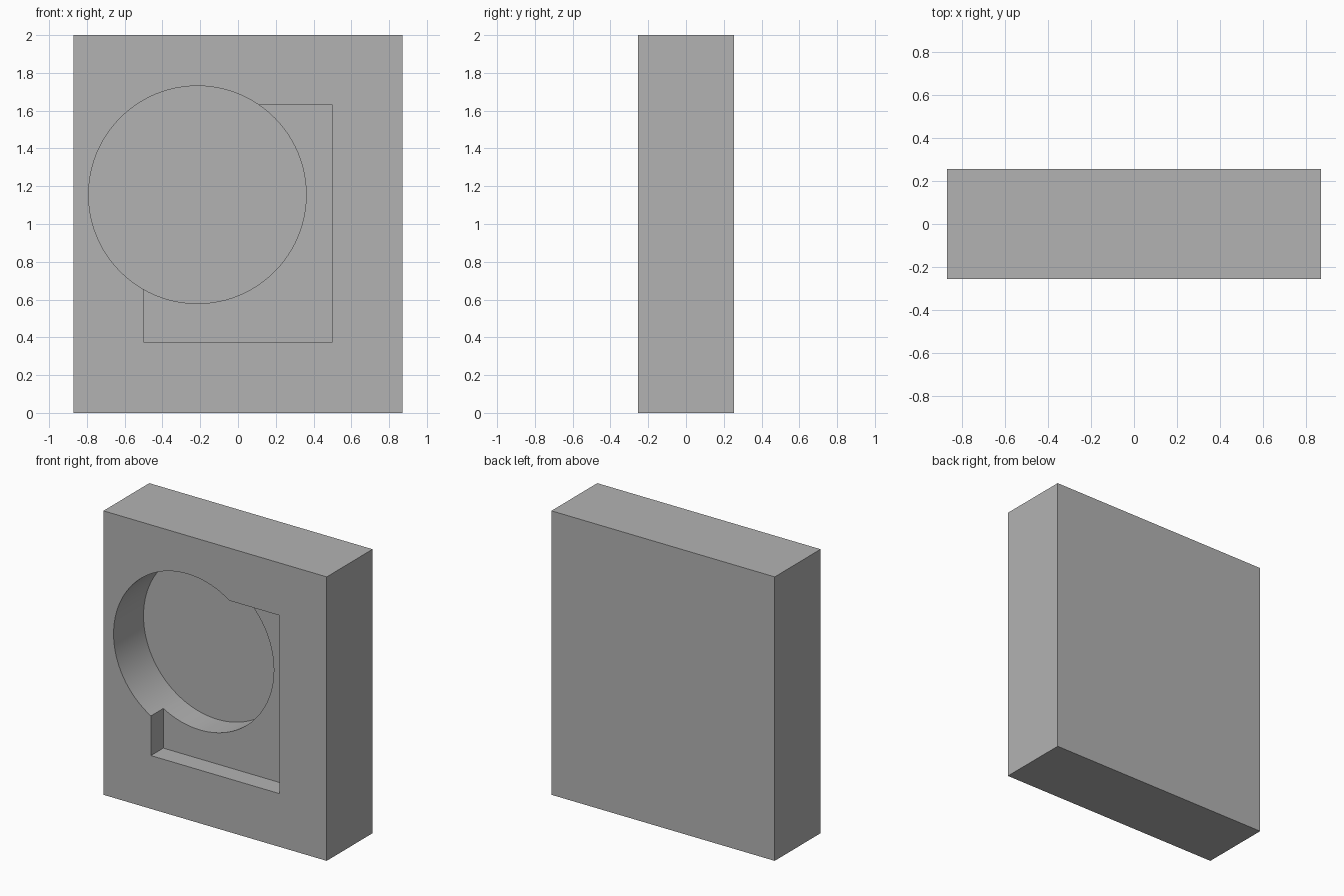
import bpy
import math

default = bpy.data.objects.get("Cube")
if default:
    bpy.data.objects.remove(default, do_unlink=True)

HALF_DEPTH = 0.255
FRONT = -HALF_DEPTH

grey = bpy.data.materials.new("plain grey")
grey.use_nodes = True
colour = (0.45, 0.45, 0.45, 1)
grey.diffuse_color = colour
grey.node_tree.nodes["Principled BSDF"].inputs["Base Color"].default_value = colour


def box(name, x, y, z):
    """Box spanning the given (low, high) ranges."""
    spans = (x, y, z)
    bpy.ops.mesh.primitive_cube_add(size=1, location=[sum(s) / 2 for s in spans])
    ob = bpy.context.object
    ob.name = name
    ob.scale = [s[1] - s[0] for s in spans]
    bpy.ops.object.transform_apply(location=True, rotation=True, scale=True)
    ob.data.materials.append(grey)
    return ob


def cylinder(name, x, z, radius, y):
    """Cylinder along y, spanning the given y range."""
    bpy.ops.mesh.primitive_cylinder_add(
        vertices=96, radius=radius, depth=y[1] - y[0],
        location=(x, sum(y) / 2, z), rotation=(math.pi / 2, 0, 0))
    ob = bpy.context.object
    ob.name = name
    bpy.ops.object.transform_apply(location=True, rotation=True, scale=True)
    ob.data.materials.append(grey)
    return ob


def carve(target, cutter):
    mod = target.modifiers.new(cutter.name, "BOOLEAN")
    mod.operation = "DIFFERENCE"
    mod.solver = "EXACT"
    mod.object = cutter
    bpy.context.view_layer.objects.active = target
    bpy.ops.object.modifier_apply(modifier=mod.name)
    bpy.data.objects.remove(cutter, do_unlink=True)


# Solid slab
block = box("block", (-0.87, 0.87), (FRONT, HALF_DEPTH), (0, 2))

# Shallow rectangular recess, then the deeper round pocket overlapping it
carve(block, box("shallow_recess", (-0.5, 0.5), (FRONT - 0.1, FRONT + 0.138), (0.375, 1.63)))
carve(block, cylinder("round_pocket", -0.215, 1.155, 0.576, (FRONT - 0.1, FRONT + 0.333)))

# Smooth pocket wall, sharp edges elsewhere
bpy.ops.object.select_all(action="DESELECT")
block.select_set(True)
bpy.context.view_layer.objects.active = block
bpy.ops.object.shade_smooth_by_angle(angle=math.radians(30))
